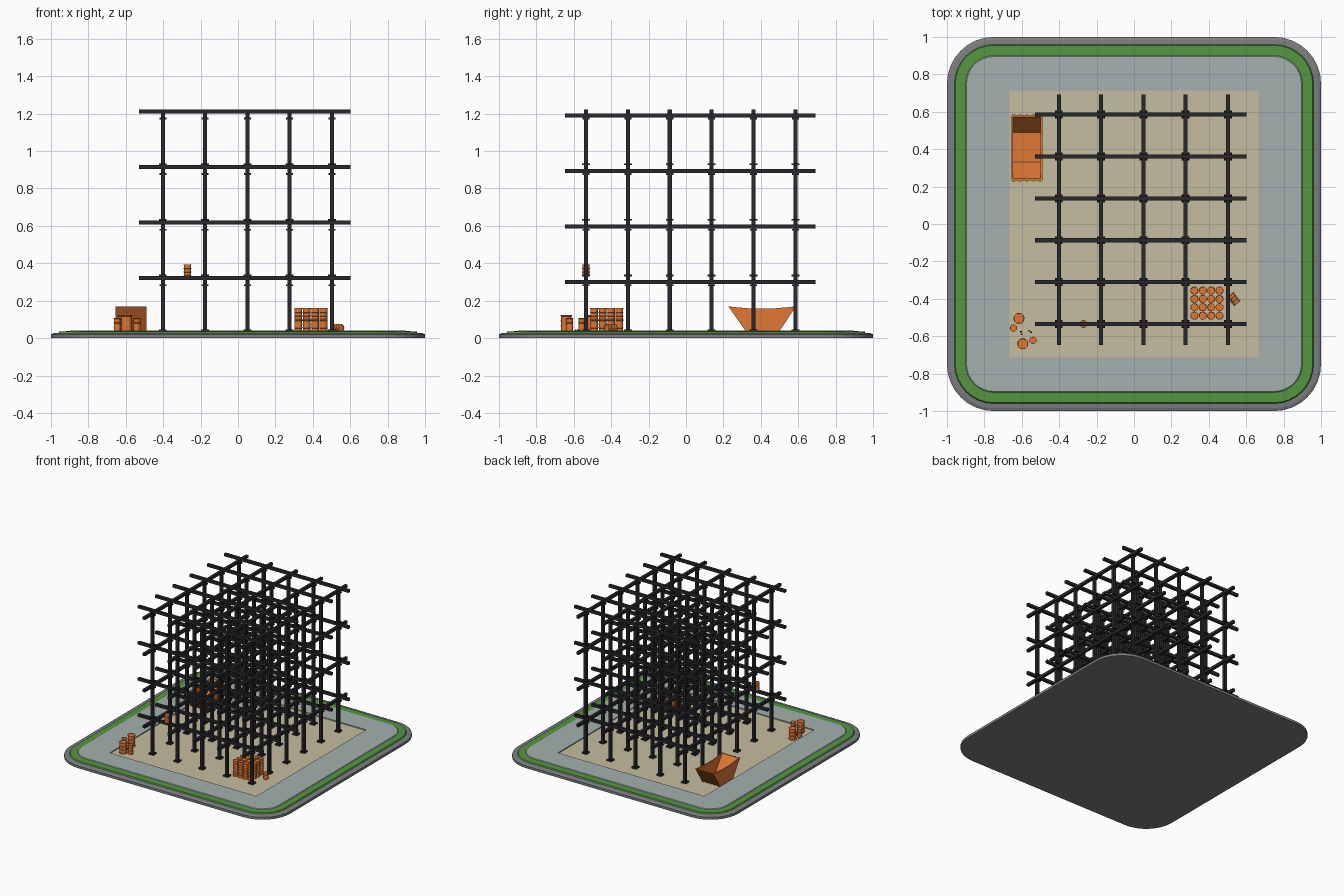
import bpy, bmesh, math
from mathutils import Matrix, Vector

if "Cube" in bpy.data.objects:
    bpy.data.objects.remove(bpy.data.objects["Cube"])

def mat(name, r, g, b):
    m = bpy.data.materials.new(name)
    m.diffuse_color = (r, g, b, 1)
    m.use_nodes = True
    m.node_tree.nodes["Principled BSDF"].inputs["Base Color"].default_value = m.diffuse_color
    return m

CURB = mat("curb_grey", .2, .21, .22)
GRASS = mat("grass_green", .09, .31, .05)
PAVE = mat("pavement_grey", .37, .44, .43)
SAND = mat("sand", .56, .51, .35)
STEEL = mat("dark_steel", .022, .022, .027)
ORANGE = mat("orange_paint", .75, .19, .035)

def finish(name, bm, material, fix=True):
    if fix:
        bmesh.ops.remove_doubles(bm, verts=bm.verts, dist=1e-5)
        bmesh.ops.recalc_face_normals(bm, faces=bm.faces)
    me = bpy.data.meshes.new(name)
    bm.to_mesh(me)
    bm.free()
    me.materials.append(material)
    ob = bpy.data.objects.new(name, me)
    bpy.context.collection.objects.link(ob)
    return ob

def add_box(bm, c, s):
    bmesh.ops.create_cube(bm, size=1, matrix=Matrix.Translation(c) @ Matrix.Diagonal((*s, 1)))

def rounded(hx, hy, r, z, n=8):
    pts = []
    for q, (sx, sy) in enumerate([(1, 1), (-1, 1), (-1, -1), (1, -1)]):
        for i in range(n + 1):
            a = math.pi / 2 * (q + i / n)
            pts.append((sx * (hx - r) + r * math.cos(a), sy * (hy - r) + r * math.sin(a), z))
    return pts

def loft(bm, loops, cap0=False, cap1=False):
    rings = [[bm.verts.new(p) for p in lp] for lp in loops]
    n = len(rings[0])
    for a, b in zip(rings, rings[1:]):
        for i in range(n):
            j = (i + 1) % n
            bm.faces.new((a[i], a[j], b[j], b[i]))
    if cap0:
        bm.faces.new(rings[0][::-1])
    if cap1:
        bm.faces.new(rings[-1])

def sq(h, z):
    return rounded(h, h, h - .75, z)

# ground: curb, grass strip, pavement with a shallow sand pit
FLOOR = .033
bm = bmesh.new()
loft(bm, [sq(1, 0), sq(1, .02), sq(.985, .026), sq(.96, .028)], cap0=True)
finish("curb", bm, CURB)
bm = bmesh.new()
loft(bm, [sq(.96, .028), sq(.955, .036), sq(.9, .037)])
finish("grass_strip", bm, GRASS)
bm = bmesh.new()
pit = [rounded(.665, .713, 0, z, 8) for z in (.041, FLOOR)]
loft(bm, [sq(.9, .037), sq(.895, .041)] + pit)
finish("pavement", bm, PAVE)
bm = bmesh.new()
bm.faces.new([bm.verts.new((x * .665, y * .713, FLOOR))
              for x, y in ((-1, -1), (1, -1), (1, 1), (-1, 1))])
finish("sand_floor", bm, SAND, fix=False)

# steel frame
XS = [-.402 + .226 * i for i in range(5)]
YS = [-.535 + .224 * i for i in range(6)]
ZX = [.321 + .297 * i for i in range(4)]    # beams running along x
ZY = [z - .022 for z in ZX]                 # beams running along y
T, TOP = .022, 1.223
cols, bx, by, plates = (bmesh.new() for _ in range(4))
for x in XS:
    for y in YS:
        add_box(cols, (x, y, (FLOOR + TOP) / 2), (T, T, TOP - FLOOR))
        add_box(plates, (x, y, FLOOR + .006), (.042, .042, .012))
        for k in range(4):
            add_box(plates, (x, y, ZY[k] - .016), (.038, .038, .009))
            if k < 3:
                add_box(plates, (x, y, ZX[k] + .014), (.042, .042, .009))
for z in ZX:
    for y in YS:
        add_box(bx, (.036, y, z), (1.13, T, T))
for z in ZY:
    for x in XS:
        add_box(by, (x, .022, z), (T, 1.34, T))
for name, b in (("steel_columns", cols), ("cross_beams", bx),
                ("long_beams", by), ("joint_plates", plates)):
    finish(name, b, STEEL, fix=False)

# ribbed barrels
def barrel_mesh():
    prof = [(.86, .97), (.9, 1), (1, 1), (1, .95), (.92, .93), (.92, .69), (1, .67), (1, .63),
            (.92, .61), (.92, .39), (1, .37), (1, .33), (.92, .31), (.92, .07), (1, .05), (1, 0)]
    b = bmesh.new()
    n = 12
    loft(b, [[(r * math.cos(math.tau * i / n), r * math.sin(math.tau * i / n), z)
              for i in range(n)] for r, z in prof], True, True)
    ob = finish("barrel_on_beam", b, ORANGE)
    return ob

first = barrel_mesh()
first.location = (-.27, -.535, .332)
first.scale = (.021, .021, .062)

def barrel(name, x, y, z, r, h, rot=(0, 0, 0)):
    ob = bpy.data.objects.new(name, first.data)
    bpy.context.collection.objects.link(ob)
    ob.location, ob.scale, ob.rotation_euler = (x, y, z), (r, r, h), rot

for i in range(4):
    for j in range(4):
        for k in range(2):
            barrel("stacked_barrel", .323 + .0447 * i, -.49 + .0447 * j, FLOOR + .064 * k, .022, .063)
barrel("fallen_barrel", .515, -.378, FLOOR + .021, .021, .06, (0, math.pi / 2, math.radians(-52)))
for x, y, r, h in ((-.615, -.505, .03, .09), (-.595, -.64, .03, .09),
                   (-.645, -.556, .02, .075), (-.54, -.622, .02, .075)):
    barrel("loose_barrel", x, y, FLOOR, r, h)

# small scraps between the loose barrels
bm = bmesh.new()
for x, y in ((-.605, -.575), (-.56, -.572), (-.6, -.59), (-.55, -.58)):
    add_box(bm, (x, y, FLOOR + .006), (.01, .008, .012))
finish("scraps", bm, STEEL, fix=False)

# open skip: side walls, sloped ends, floor and end ribs
def prism(bm, pts, x0, x1):
    loft(bm, [[(x, y, z) for y, z in pts] for x in (x0, x1)], True, True)

X0, X1, W = -.655, -.49, .009
A, B, C, D = (.233, .168), (.328, FLOOR), (.492, FLOOR), (.58, .168)
bm = bmesh.new()
side = [A, B, C, D, (.45, .157), (.36, .157)]
prism(bm, side, X0, X0 + W)
prism(bm, side, X1 - W, X1)
prism(bm, [A, B, (B[0] + W, B[1]), (A[0] + W, A[1])], X0 + W, X1 - W)
prism(bm, [D, C, (C[0] - W, C[1]), (D[0] - W, D[1])], X0 + W, X1 - W)
prism(bm, [B, C, (C[0], FLOOR + W), (B[0], FLOOR + W)], X0 + W, X1 - W)
for i in range(5):
    x = X0 + .012 + i * .0352
    prism(bm, [A, B, (B[0] - .006, B[1]), (A[0] - .006, A[1])], x - .006, x + .006)
    prism(bm, [D, C, (C[0] + .006, C[1]), (D[0] + .006, D[1])], x - .006, x + .006)
bmesh.ops.recalc_face_normals(bm, faces=bm.faces)
finish("waste_skip", bm, ORANGE, fix=False)
